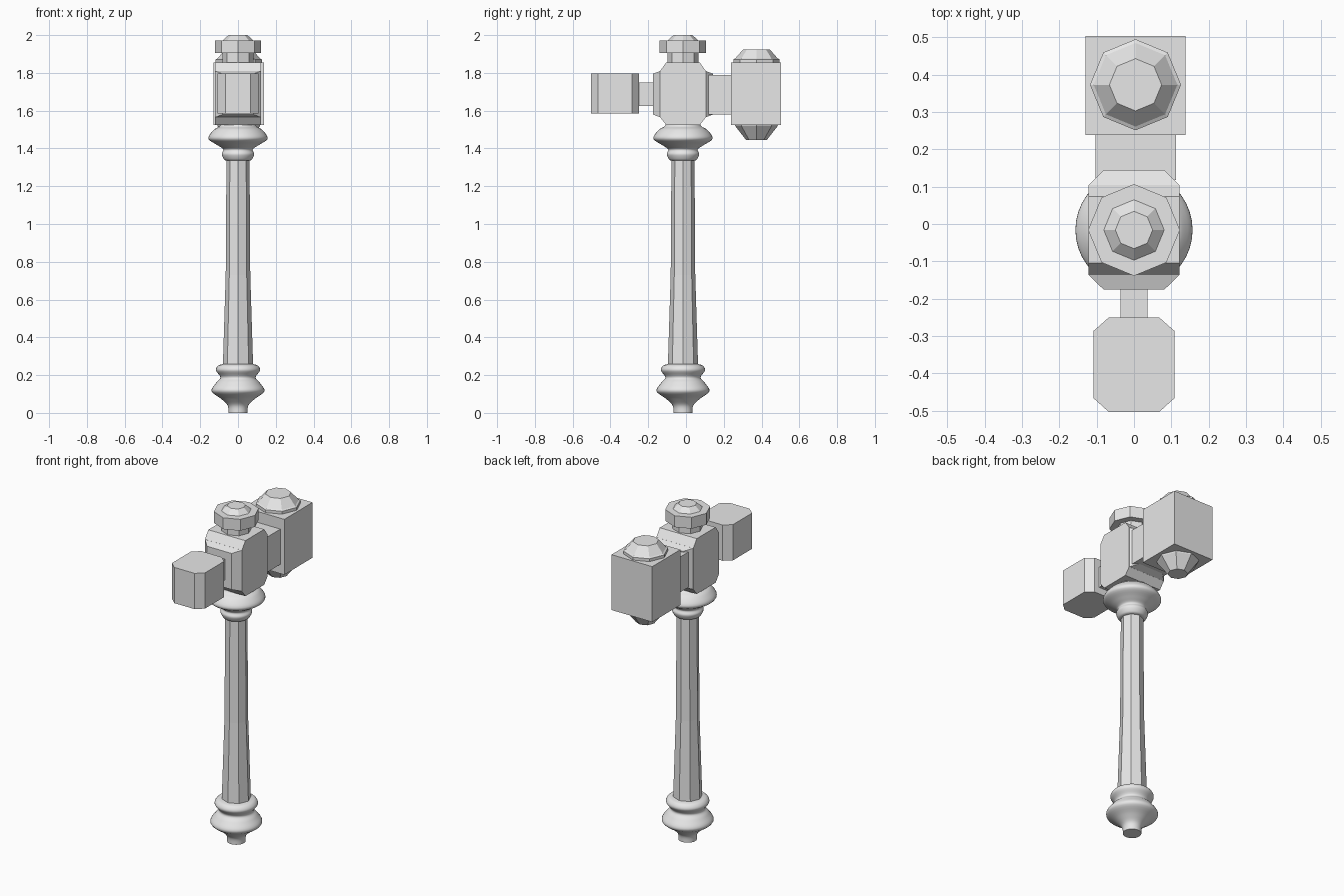
import bpy, bmesh, math

if "Cube" in bpy.data.objects:
    bpy.data.objects.remove(bpy.data.objects["Cube"])

CY = -0.016          # handle axis in y
HX, HY = 0.004, 0.373  # axis of the large hammer block

steel = bpy.data.materials.new("plain grey")
steel.diffuse_color = (0.8, 0.8, 0.8, 1)
steel.use_nodes = True
steel.node_tree.nodes["Principled BSDF"].inputs["Base Color"].default_value = steel.diffuse_color


def finish(name, bm):
    bmesh.ops.recalc_face_normals(bm, faces=bm.faces[:])
    me = bpy.data.meshes.new(name)
    bm.to_mesh(me)
    bm.free()
    me.materials.append(steel)
    ob = bpy.data.objects.new(name, me)
    bpy.context.collection.objects.link(ob)
    return ob


def loft(name, rings):
    """Skin a list of equal-length point rings and cap both ends."""
    bm = bmesh.new()
    vs = [[bm.verts.new(p) for p in r] for r in rings]
    n = len(vs[0])
    for a, b in zip(vs, vs[1:]):
        for i in range(n):
            j = (i + 1) % n
            bm.faces.new((a[i], a[j], b[j], b[i]))
    bm.faces.new(vs[0])
    bm.faces.new(vs[-1])
    return finish(name, bm)


def lathe(name, profile, x, y, sides=8):
    t = 2 * math.pi / sides
    return loft(name, [[(x + r * math.cos(i * t), y + r * math.sin(i * t), z)
                        for i in range(sides)] for r, z in profile])


def box(name, x0, x1, y0, y1, z0, z1):
    return loft(name, [[(x0, y0, z), (x1, y0, z), (x1, y1, z), (x0, y1, z)]
                       for z in (z0, z1)])


def smooth_profile(pts, steps=5):
    """Catmull-Rom curve through (radius, height) points."""
    p = [pts[0]] + pts + [pts[-1]]
    out = []
    for a, b, c, d in zip(p, p[1:], p[2:], p[3:]):
        for k in range(steps):
            t = k / steps
            out.append(tuple(0.5 * (2 * b[i] + (c[i] - a[i]) * t
                       + (2 * a[i] - 5 * b[i] + 4 * c[i] - d[i]) * t * t
                       + (3 * b[i] - a[i] - 3 * c[i] + d[i]) * t ** 3) for i in (0, 1)))
    return out + [pts[-1]]


def turned(name, pts):
    ob = lathe(name, smooth_profile(pts), 0, CY, 40)
    bpy.ops.object.select_all(action='DESELECT')
    ob.select_set(True)
    bpy.context.view_layer.objects.active = ob
    bpy.ops.object.shade_smooth_by_angle(angle=math.radians(40))


# Handle: turned pommel, faceted grip, turned collar
turned("pommel", [(0.05, 0), (0.055, 0.04), (0.09, 0.075), (0.14, 0.115), (0.115, 0.16),
                  (0.093, 0.188), (0.117, 0.225), (0.105, 0.25), (0.08, 0.258)])
lathe("grip", [(0.08, 0.25), (0.065, 0.73), (0.061, 1.34)], 0, CY)
turned("collar", [(0.06, 1.335), (0.074, 1.342), (0.086, 1.37), (0.078, 1.395),
                  (0.11, 1.418), (0.157, 1.452), (0.13, 1.497), (0.1, 1.515), (0.09, 1.53)])

# Central head block, bevelled along its front and back edges
prof = [(-0.089, 1.525), (0.089, 1.525), (0.121, 1.565), (0.121, 1.81),
        (0.089, 1.855), (-0.089, 1.855), (-0.121, 1.81), (-0.121, 1.565)]
loft("head_block", [[(x, CY + y, z) for y, z in prof] for x in (-0.122, 0.122)])

# Tapered plates on the front and back of the head block
for side, s in (("front", -1), ("back", 1)):
    loft(side + "_plate", [[(-w, CY + s * d, z0), (w, CY + s * d, z0),
                            (w, CY + s * d, z1), (-w, CY + s * d, z1)]
                           for w, d, z0, z1 in ((0.122, 0.12, 1.565, 1.81),
                                                (0.081, 0.16, 1.58, 1.795))])

# Cap on top of the head
lathe("cap_neck", [(0.082, 1.85), (0.082, 1.91)], 0, CY)
lathe("cap", [(0.123, 1.904), (0.123, 1.972), (0.081, 1.972), (0.05, 2.0)], 0, CY)

# Small front hammer with cut corners
box("front_arm", -0.036, 0.036, -0.27, -0.16, 1.625, 1.75)
cut = [(-0.067, -0.504), (0.067, -0.504), (0.109, -0.466), (0.109, -0.287),
       (0.067, -0.25), (-0.067, -0.25), (-0.109, -0.287), (-0.109, -0.466)]
loft("front_hammer", [[(x, y, z) for x, y in cut] for z in (1.585, 1.798)])

# Large back hammer with studs above and below
box("back_arm", -0.103, 0.112, 0.118, 0.26, 1.58, 1.79)
box("back_hammer", -0.13, 0.138, 0.239, 0.504, 1.525, 1.855)
lathe("top_stud", [(0.122, 1.85), (0.122, 1.872), (0.112, 1.877), (0.07, 1.925)], HX, HY)
lathe("bottom_stud", [(0.116, 1.53), (0.112, 1.518), (0.055, 1.445)], HX, HY)
